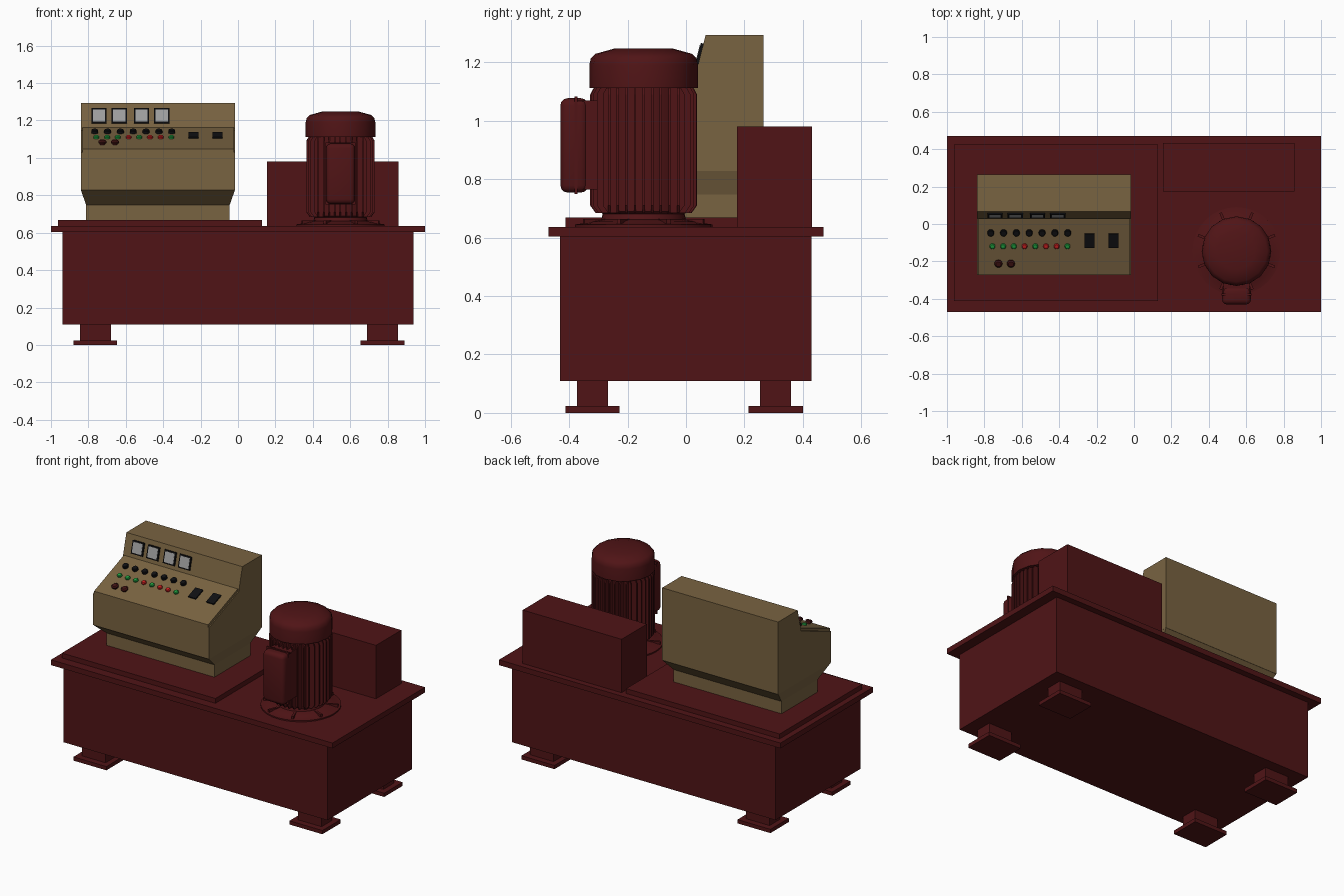
import bpy, bmesh, math
from mathutils import Matrix, Vector

if "Cube" in bpy.data.objects:
    bpy.data.objects.remove(bpy.data.objects["Cube"])


def mat(name, r, g, b):
    m = bpy.data.materials.new(name)
    m.diffuse_color = (r, g, b, 1)
    m.use_nodes = True
    m.node_tree.nodes["Principled BSDF"].inputs["Base Color"].default_value = m.diffuse_color
    return m


RED = mat("dark_red_paint", .08, .007, .008)
TAN = mat("tan_paint", .19, .125, .053)
BLACK = mat("black_plastic", .005, .005, .006)
GLASS = mat("meter_face", .35, .35, .35)
GREEN = mat("green_lamp", .015, .35, .05)
LAMP_RED = mat("red_lamp", .6, .015, .015)
MAROON = mat("maroon_button", .05, .006, .006)


def finish(name, bm, m, smooth=False):
    bmesh.ops.recalc_face_normals(bm, faces=bm.faces)
    me = bpy.data.meshes.new(name)
    bm.to_mesh(me)
    bm.free()
    ob = bpy.data.objects.new(name, me)
    bpy.context.collection.objects.link(ob)
    me.materials.append(m)
    if smooth:
        bpy.ops.object.select_all(action='DESELECT')
        ob.select_set(True)
        bpy.context.view_layer.objects.active = ob
        bpy.ops.object.shade_smooth_by_angle(angle=math.radians(35))
    return ob


def box(name, x, y, z, m, bevel=0, segs=2):
    """Box from three (low, high) ranges."""
    bm = bmesh.new()
    bmesh.ops.create_cube(bm, size=1)
    for v in bm.verts:
        v.co = [r[0] if c < 0 else r[1] for r, c in zip((x, y, z), v.co)]
    if bevel:
        bmesh.ops.bevel(bm, geom=bm.edges[:], offset=bevel, segments=segs, affect='EDGES', profile=.5)
    return finish(name, bm, m, bevel > 0)


def loft(name, rings, m, smooth=False):
    """Skin a list of equal-length point loops and cap both ends."""
    bm = bmesh.new()
    loops = [[bm.verts.new(p) for p in r] for r in rings]
    n = len(loops[0])
    for a, b in zip(loops, loops[1:]):
        for i in range(n):
            j = (i + 1) % n
            bm.faces.new((a[i], a[j], b[j], b[i]))
    bm.faces.new(loops[0][::-1])
    bm.faces.new(loops[-1])
    return finish(name, bm, m, smooth)


def lathe(name, centre, profile, sides, m, tilt=0):
    """Turned part: profile of (radius, z) around the centre."""
    rot = Matrix.Rotation(tilt, 3, 'X')
    rings = [[Vector(centre) + rot @ Vector((r * math.cos(math.tau * i / sides),
                                             r * math.sin(math.tau * i / sides), z))
              for i in range(sides)] for r, z in profile]
    return loft(name, rings, m, True)


def rect(x, y, z):
    return [(x[0], y[0], z), (x[1], y[0], z), (x[1], y[1], z), (x[0], y[1], z)]


# Tank, table top and raised parts
box("tank_body", (-.937, .937), (-.432, .43), (.11, .605), RED)
box("table_top", (-1, 1), (-.47, .47), (.603, .637), RED)
box("console_base_slab", (-.963, .128), (-.412, .425), (.635, .668), RED)
box("rear_box", (.155, .858), (.175, .432), (.635, .98), RED)

# Feet
for sx, cx in (("left", -.763), ("right", .772)):
    for sy, cy in (("front", -.32), ("rear", .307)):
        box(f"{sy}_{sx}_foot_post", (cx - .083, cx + .083), (cy - .053, cy + .053), (.02, .112), RED)
        box(f"{sy}_{sx}_foot_plate", (cx - .117, cx + .117), (cy - .093, cy + .093), (0, .024), RED)

# Console cabinet: desk-shaped upper part, tapered underside, pedestal
X0, X1 = -.84, -.016
desk = [(.265, .828), (.265, 1.293), (.067, 1.293), (.03, 1.147), (-.272, 1.029), (-.272, .828)]
loft("console_cabinet", [[(x, y, z) for y, z in desk] for x in (X0, X1)], TAN)
PX, PY = (-.812, -.045), (-.175, .19)
loft("console_pedestal", [rect(PX, PY, .665), rect(PX, PY, .747), rect((X0, X1), (-.272, .265), .829)], TAN)

# Sloping control panel plate
SLOPE = .383
TILT = math.atan(SLOPE)


def on_panel(x, y, lift=0):
    return (x, y, 1.163 + SLOPE * (y - .03) + lift)


plate = [on_panel(0, .03), on_panel(0, -.272), on_panel(0, -.272, -.02), on_panel(0, .03, -.02)]
loft("control_panel_plate", [[(x, p[1], p[2]) for p in plate] for x in (-.832, -.022)], TAN)

# Rotary knobs, lamps and push buttons
for i in range(7):
    lathe(f"black_knob_{i + 1}", on_panel(-.766 + .0686 * i, -.045),
          [(.018, -.004), (.018, .014), (.015, .018)], 16, BLACK, TILT)
for i, c in enumerate("GGGRGRRG"):
    lathe(f"lamp_{i + 1}", on_panel(-.757 + .0573 * i, -.118),
          [(.015, -.004), (.015, .008), (.011, .013), (.004, .015)], 16, GREEN if c == "G" else LAMP_RED, TILT)
for i in range(2):
    lathe(f"push_button_{i + 1}", on_panel(-.725 + .067 * i, -.207),
          [(.013, -.004), (.013, .01), (.021, .01), (.021, .018), (.014, .024)], 16, MAROON, TILT)
    cx = -.238 + .128 * i
    sw = box(f"rocker_switch_{i + 1}", (-.027, .027), (-.04, .04), (-.006, .008), BLACK)
    sw.location = on_panel(cx, -.088)
    sw.rotation_euler.x = TILT

# Meters on the leaning upper face
LEAN = math.atan(.037 / .146)
for i, cx in enumerate((-.743, -.634, -.516, -.408)):
    for part, h, y, m in (("frame", .041, (-.009, .004), BLACK), ("face", .033, (-.011, 0), GLASS)):
        ob = box(f"meter_{part}_{i + 1}", (-h, h), y, (-h, h), m)
        ob.location = (cx, .03 + (1.224 - 1.147) * math.tan(LEAN), 1.224)
        ob.rotation_euler.x = -LEAN

# Motor: flange, barrel, fan hood
MX, MY = .548, -.145
lathe("motor_flange", (MX, MY, 0), [(.235, .635), (.235, .645), (.2, .65), (.19, .655), (.145, .662), (.135, .7)], 32, RED)
lathe("motor_barrel", (MX, MY, 0), [(.13, .65), (.13, .675), (.153, .69), (.153, 1.13)], 32, RED)
lathe("motor_fan_hood", (MX, MY, 0), [(.17, 1.112), (.186, 1.112), (.186, 1.19), (.181, 1.213),
                                      (.165, 1.229), (.1, 1.247)], 16, RED)

# Flange ribs
for i in range(8):
    a = math.tau * (i + .5) / 8
    rib = box(f"flange_rib_{i + 1}", (.12, .222), (-.007, .007), (.64, .664), RED)
    rib.location = (MX, MY, 0)
    rib.rotation_euler.z = a

# Cooling fins in four parallel groups, with clipped ends
bm = bmesh.new()
for q in range(4):
    rot = Matrix.Rotation(q * math.pi / 2, 3, 'Z')
    for k in range(-4, 5):
        o = k * .0295
        r_out = math.sqrt(.183 ** 2 - o * o)
        prof = [(.08, .685), (r_out - .018, .685), (r_out, .71), (r_out, 1.09), (r_out - .012, 1.112), (.08, 1.112)]
        sides = [[bm.verts.new(rot @ Vector((r, o + t, z)) + Vector((MX, MY, 0))) for r, z in prof]
                 for t in (-.004, .004)]
        bm.faces.new(sides[0])
        bm.faces.new(sides[1][::-1])
        for i in range(6):
            j = (i + 1) % 6
            bm.faces.new((sides[0][i], sides[1][i], sides[1][j], sides[0][j]))
finish("motor_cooling_fins", bm, RED)

# Terminal box on the motor front
box("terminal_box_rear", (MX - .07, MX + .07), (-.375, -.26), (.765, 1.07), RED)
box("terminal_box_gasket", (MX - .079, MX + .079), (-.382, -.372), (.75, 1.083), RED)
box("terminal_box_lid", (MX - .077, MX + .077), (-.43, -.335), (.754, 1.077), RED, .025, 3)
